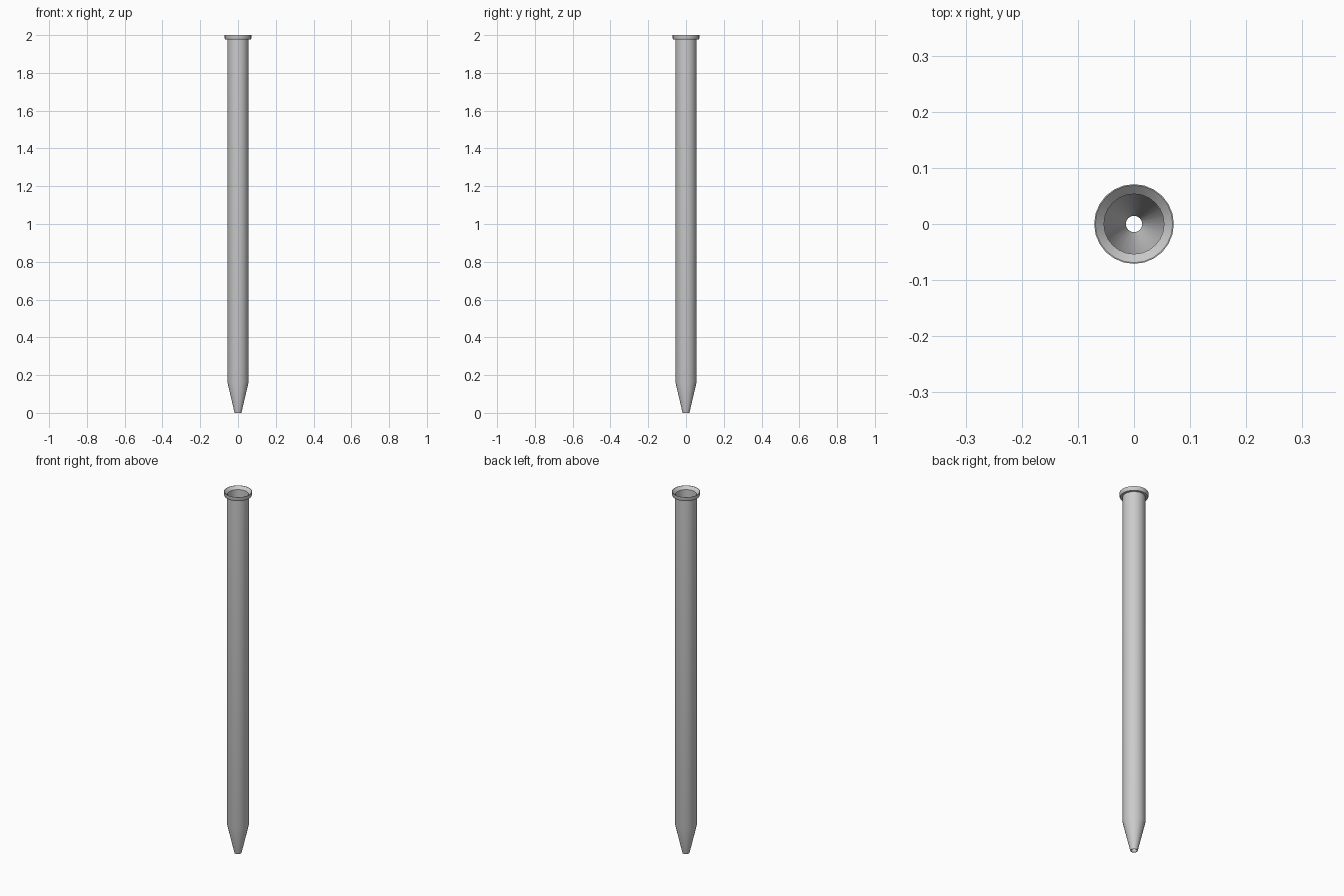
import bpy, bmesh, math

if "Cube" in bpy.data.objects:
    bpy.data.objects.remove(bpy.data.objects["Cube"])

SIDES = 24

# Closed wall profile (radius, z): outside going up, over the lip, down the inside
PROFILE = [
    (0.018, 0.0), (0.0555, 0.16), (0.0555, 1.978), (0.068, 1.978),
    (0.071, 1.985), (0.071, 2.0), (0.069, 2.0), (0.0535, 1.985),
    (0.0535, 0.16), (0.0145, 0.0),
]


def lathe(name, profile, sides):
    bm = bmesh.new()
    rings = []
    for i in range(sides):
        a = 2 * math.pi * i / sides
        rings.append([bm.verts.new((r * math.cos(a), r * math.sin(a), z))
                      for r, z in profile])
    n = len(profile)
    for i in range(sides):
        p, q = rings[i], rings[(i + 1) % sides]
        for j in range(n):
            k = (j + 1) % n
            bm.faces.new((p[j], q[j], q[k], p[k]))
    bmesh.ops.recalc_face_normals(bm, faces=bm.faces)
    mesh = bpy.data.meshes.new(name)
    bm.to_mesh(mesh)
    bm.free()
    obj = bpy.data.objects.new(name, mesh)
    bpy.context.collection.objects.link(obj)
    return obj


# Hollow tube with tapered open tip and flared lip
tube = lathe("tapered_tube", PROFILE, SIDES)
bpy.context.view_layer.objects.active = tube
tube.select_set(True)
bpy.ops.object.shade_smooth_by_angle(angle=math.radians(30))
